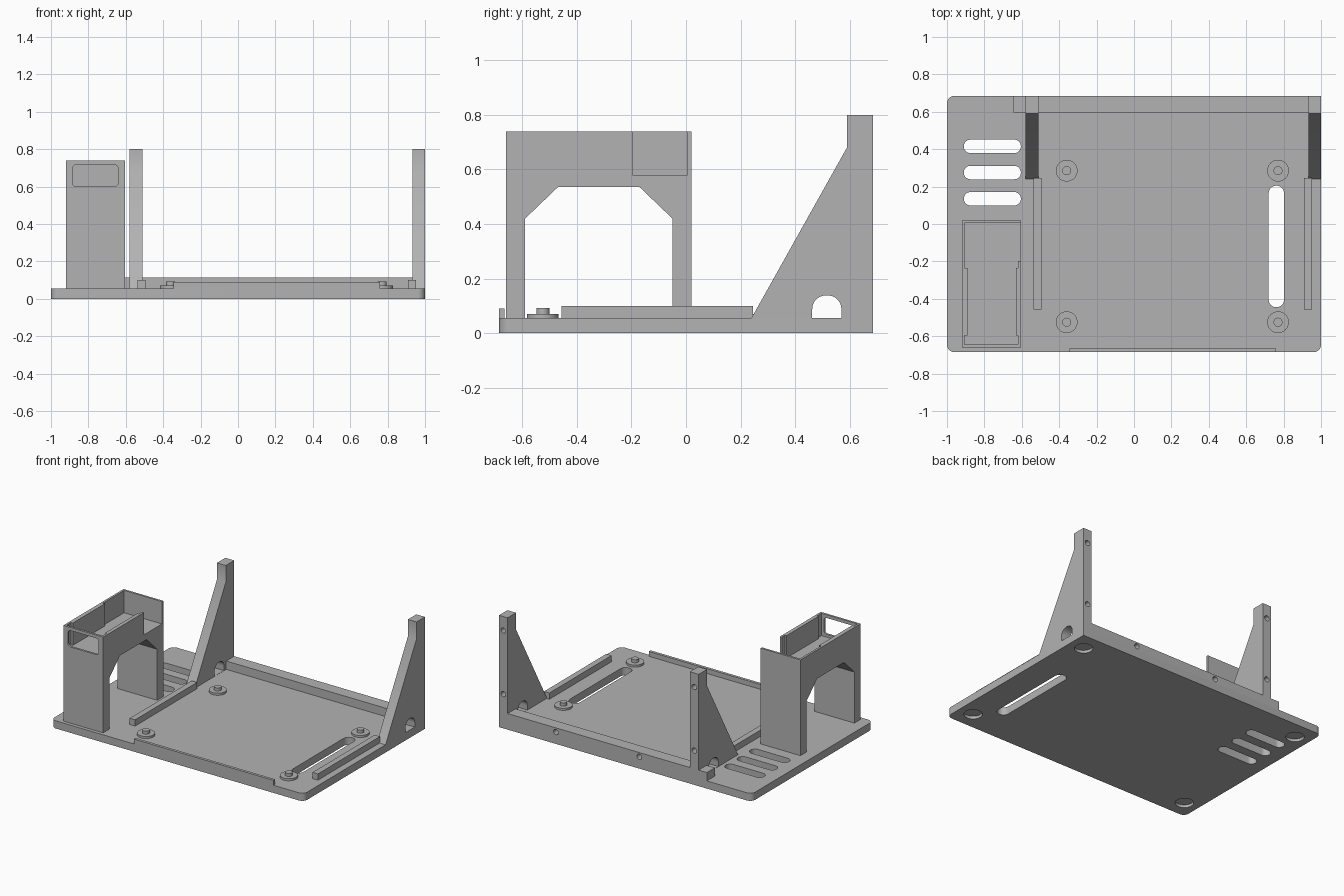
import bpy, bmesh, math

if "Cube" in bpy.data.objects:
    bpy.data.objects.remove(bpy.data.objects["Cube"])

grey = bpy.data.materials.new("plain_grey")
grey.diffuse_color = (0.45, 0.45, 0.45, 1)
grey.use_nodes = True
grey.node_tree.nodes["Principled BSDF"].inputs["Base Color"].default_value = grey.diffuse_color
T = 0.055  # top of the base plate


def prism(name, pts, axis, lo, hi):
    """Extrude a 2D outline along one axis from lo to hi."""
    place = {"x": lambda u, v, w: (w, u, v),
             "y": lambda u, v, w: (u, w, v),
             "z": lambda u, v, w: (u, v, w)}[axis]
    bm = bmesh.new()
    a = [bm.verts.new(place(u, v, lo)) for u, v in pts]
    b = [bm.verts.new(place(u, v, hi)) for u, v in pts]
    bm.faces.new(a)
    bm.faces.new(b)
    n = len(pts)
    for i in range(n):
        j = (i + 1) % n
        bm.faces.new((a[i], a[j], b[j], b[i]))
    bmesh.ops.recalc_face_normals(bm, faces=bm.faces)
    me = bpy.data.meshes.new(name)
    bm.to_mesh(me)
    bm.free()
    me.materials.append(grey)
    ob = bpy.data.objects.new(name, me)
    bpy.context.collection.objects.link(ob)
    return ob


def rrect(x0, y0, x1, y1, radii, n=8):
    """Rounded rectangle; radii run from lower left anticlockwise."""
    if not isinstance(radii, tuple):
        radii = (radii,) * 4
    pts = []
    for k, (x, y, sx, sy) in enumerate(((x0, y0, 1, 1), (x1, y0, -1, 1),
                                        (x1, y1, -1, -1), (x0, y1, 1, -1))):
        r = radii[k]
        if r == 0:
            pts.append((x, y))
            continue
        for i in range(n + 1):
            t = math.pi + (k + i / n) * math.pi / 2
            pts.append((x + sx * r + r * math.cos(t), y + sy * r + r * math.sin(t)))
    return pts


def circle(x, y, r, n=32):
    return [(x + r * math.cos(2 * math.pi * i / n),
             y + r * math.sin(2 * math.pi * i / n)) for i in range(n)]


def box(name, x0, x1, y0, y1, z0, z1):
    return prism(name, rrect(x0, y0, x1, y1, 0), "z", z0, z1)


def cut(ob, cutters):
    """Subtract the cutters, bake the result and discard them."""
    for c in cutters:
        m = ob.modifiers.new("cut", "BOOLEAN")
        m.operation, m.solver, m.object = "DIFFERENCE", "EXACT", c
    dg = bpy.context.evaluated_depsgraph_get()
    dg.update()
    me = bpy.data.meshes.new_from_object(ob.evaluated_get(dg))
    ob.modifiers.clear()
    ob.data = me
    for c in cutters:
        bpy.data.objects.remove(c)


def smooth(ob):
    bpy.ops.object.select_all(action="DESELECT")
    ob.select_set(True)
    bpy.context.view_layer.objects.active = ob
    bpy.ops.object.shade_smooth_by_angle(angle=math.radians(30))


# Base plate with vent slots, a long slot and foot recesses underneath
base = prism("base_plate", rrect(-1, -.685, 1, .685, (.04, .04, 0, .04)), "z", 0, T)
cutters = [prism("vent_cutter", rrect(-.91, y - .036, -.605, y + .036, .0355), "z", -.1, .2)
           for y in (.135, .275, .415)]
cutters.append(prism("slot_cutter", rrect(.72, -.445, .802, .205, .0405), "z", -.1, .2))
cutters += [prism("foot_cutter", circle(x, y, .06), "z", -.1, .02)
            for x in (-.89, .89) for y in (-.555, .555)]
cut(base, cutters)
smooth(base)

# Back rail with two screw holes
rail = box("back_rail", -.645, 1, .595, .685, T, .115)
cut(rail, [prism("screw_cutter", circle(x, .085, .019, 20), "y", .62, .8) for x in (-.11, .55)])
smooth(rail)

# Sloped braces with a cable arch and rear screw holes
profile = [(.24, T), (.685, T), (.685, .8), (.59, .8), (.59, .68)]
for side, x0, x1 in (("left", -.58, -.51), ("right", .932, 1)):
    brace = prism(side + "_brace", profile, "x", x0, x1)
    arch = prism("arch_cutter", rrect(.463, T + .001, .57, .138, (0, 0, .05, .05)),
                 "x", x0 - .1, x1 + .1)
    holes = [prism("screw_cutter", circle((x0 + x1) / 2, z, .019, 20), "y", .62, .8)
             for z in (.245, .7)]
    cut(brace, [arch] + holes)
    smooth(brace)

# Side guides and front lip
for side, x0 in (("left", -.537), ("right", .91)):
    box(side + "_guide", x0, x0 + .042, -.457, .245, T, .1)
box("front_lip", -.345, .76, -.685, -.665, T, .09)

# Mounting posts: wide washer with a small peg
for x in (-.36, .77):
    for y in (-.525, .285):
        smooth(prism("post_washer", circle(x, y, .058), "z", T, .07))
        smooth(prism("post_peg", circle(x, y, .024, 24), "z", .07, .092))

# Tower: solid block, arched opening, open tray on top
tower = box("tower", -.92, -.605, -.66, .02, T, .74)
opening = [(-.59, T - .02), (-.05, T - .02), (-.05, .42),
           (-.17, .535), (-.47, .535), (-.59, .42)]
tray = [(-.905, -.645), (-.62, -.645), (-.62, -.595), (-.632, -.595), (-.632, -.235),
        (-.62, -.235), (-.62, .005), (-.905, .005), (-.905, -.235),
        (-.89, -.235), (-.89, -.595), (-.905, -.595)]
cut(tower, [
    prism("opening_cutter", opening, "x", -1.1, -.5),
    prism("tray_cutter", tray, "z", .58, .9),
    box("notch_cutter", -.626, -.5, -.197, .005, .58, .9),
    prism("window_cutter", rrect(-.885, .6, -.64, .717, .022), "y", -.8, -.62)])
smooth(tower)
